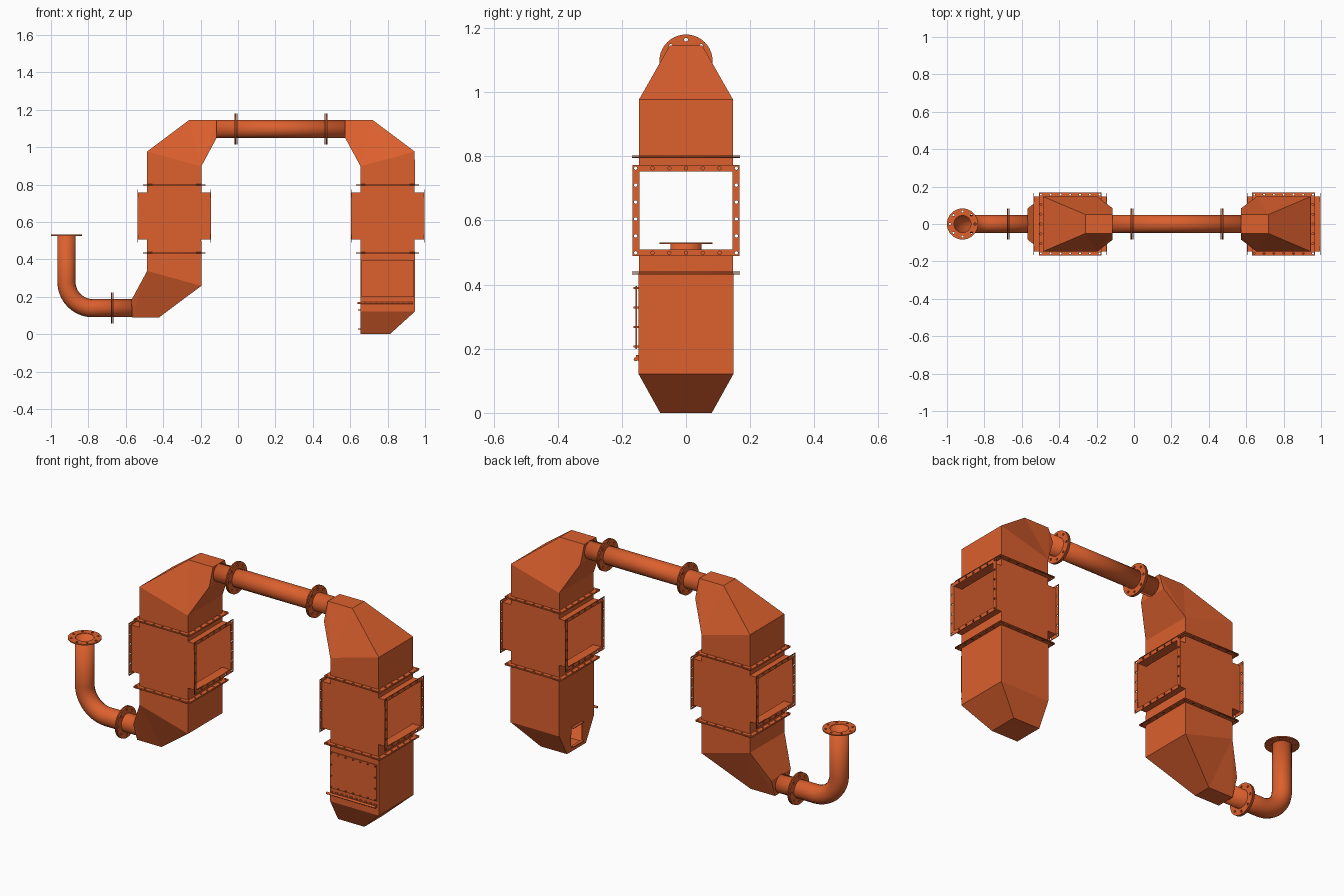
import bpy, bmesh, math
from mathutils import Matrix, Vector

if "Cube" in bpy.data.objects:
    bpy.data.objects.remove(bpy.data.objects["Cube"])

orange = bpy.data.materials.new("burnt_orange_paint")
orange.diffuse_color = (0.716, 0.117, 0.027, 1)
orange.use_nodes = True
orange.node_tree.nodes["Principled BSDF"].inputs["Base Color"].default_value = orange.diffuse_color

LX, RX = -0.341, 0.80      # column centres
HX, HY = 0.144, 0.146      # column half sizes
ZLO, ZHI = 0.436, 0.799    # joint heights
PR = 0.047                 # pipe radius


def add(name, mesh):
    ob = bpy.data.objects.new(name, mesh)
    bpy.context.collection.objects.link(ob)
    mesh.materials.clear()
    mesh.materials.append(orange)
    return ob


def bake(ob):
    """Replace an object (curve or modified mesh) by its evaluated mesh."""
    bpy.context.view_layer.update()
    me = bpy.data.meshes.new_from_object(ob.evaluated_get(bpy.context.evaluated_depsgraph_get()))
    name, mat = ob.name, ob.matrix_world.copy()
    bpy.data.objects.remove(ob)
    new = add(name, me)
    new.matrix_world = mat
    return new


def sheet(name, verts, faces, thick=0.003):
    """Thin sheet-metal shell."""
    bm = bmesh.new()
    vs = [bm.verts.new(v) for v in verts]
    for f in faces:
        bm.faces.new([vs[i] for i in f])
    bmesh.ops.recalc_face_normals(bm, faces=bm.faces)
    me = bpy.data.meshes.new(name)
    bm.to_mesh(me)
    bm.free()
    ob = add(name, me)
    m = ob.modifiers.new("thickness", 'SOLIDIFY')
    m.thickness, m.offset = thick, 0
    return ob


def box(name, lo, hi):
    bm = bmesh.new()
    bmesh.ops.create_cube(bm, size=1)
    lo, hi = Vector(lo), Vector(hi)
    for v in bm.verts:
        v.co = Vector([(a + b) / 2 + c * (b - a) for a, b, c in zip(lo, hi, v.co)])
    me = bpy.data.meshes.new(name)
    bm.to_mesh(me)
    bm.free()
    return add(name, me)


def ring(cx, cy, r, n):
    return [(cx + r * math.cos(2 * math.pi * i / n), cy + r * math.sin(2 * math.pi * i / n)) for i in range(n)]


def rect(a, b):
    return [(-a, -b), (a, -b), (a, b), (-a, b)]


def plate(name, loops, half, matrix):
    """Flat plate with holes: the first loop is the outline."""
    cu = bpy.data.curves.new(name, 'CURVE')
    cu.dimensions, cu.fill_mode, cu.extrude = '2D', 'BOTH', half
    for pts in loops:
        s = cu.splines.new('POLY')
        s.points.add(len(pts) - 1)
        for p, q in zip(s.points, pts):
            p.co = (*q, 0, 1)
        s.use_cyclic_u = True
    ob = bpy.data.objects.new(name, cu)
    bpy.context.collection.objects.link(ob)
    ob.matrix_world = matrix
    return bake(ob)


def frame_flange(name, a, b, w, na, nb, loc, rot=Matrix()):
    """Rectangular flange with bolt holes along its border."""
    ca, cb = a - w / 2, b - w / 2
    pts = [(-ca + 2 * ca * i / na, s * cb) for i in range(na + 1) for s in (-1, 1)]
    pts += [(s * ca, -cb + 2 * cb * i / nb) for i in range(1, nb) for s in (-1, 1)]
    loops = [rect(a, b), rect(a - w, b - w)] + [ring(x, y, 0.0055, 8) for x, y in pts]
    plate(name, loops, 0.0015, Matrix.Translation(loc) @ rot)


def round_flange(name, loc, rot=Matrix(), half=0.003):
    loops = [ring(0, 0, 0.083, 40), ring(0, 0, PR, 32)]
    loops += [ring(x, y, 0.006, 10) for x, y in ring(0, 0, 0.067, 8)]
    plate(name, loops, half, Matrix.Translation(loc) @ rot)


def pipe(name, pts):
    cu = bpy.data.curves.new(name, 'CURVE')
    cu.dimensions, cu.bevel_depth, cu.bevel_resolution = '3D', PR, 6
    s = cu.splines.new('POLY')
    s.points.add(len(pts) - 1)
    for p, q in zip(s.points, pts):
        p.co = (*q, 1)
    ob = bpy.data.objects.new(name, cu)
    bpy.context.collection.objects.link(ob)
    ob = bake(ob)
    bpy.ops.object.select_all(action='DESELECT')
    bpy.context.view_layer.objects.active = ob
    ob.select_set(True)
    bpy.ops.object.shade_smooth_by_angle(angle=math.radians(40))
    m = ob.modifiers.new("thickness", 'SOLIDIFY')
    m.thickness, m.offset = 0.003, 0


def elbow(name, fx, fz):
    """Tapered elbow from the square column to the pipe mouth."""
    prof = [(-0.485, ZHI, HY), (-0.197, ZHI, HY), (-0.485, 0.976, HY), (-0.197, 0.897, HY),
            (-0.26, 1.144, 0.05), (-0.115, 1.144, 0.05), (-0.115, 1.05, 0.083)]
    verts = [(fx(x), s * y, fz(z)) for x, z, y in prof for s in (-1, 1)]
    faces = [(0, 1, 5, 4), (2, 3, 7, 6), (4, 5, 9, 8), (8, 9, 11, 10), (10, 11, 13, 12), (6, 7, 13, 12)]
    for s in (0, 1):
        faces += [[2 * i + s for i in f] for f in ((0, 1, 3, 2), (2, 3, 4), (4, 3, 5), (5, 3, 6))]
    sheet(name, verts, faces)


RY = Matrix.Rotation(math.pi / 2, 4, 'Y')

# three elbows: same shape mirrored or turned
elbow("left_top_elbow", lambda x: x, lambda z: z)
elbow("left_bottom_elbow", lambda x: 2 * LX - x, lambda z: ZLO + ZHI - z)
elbow("right_top_elbow", lambda x: LX + RX - x, lambda z: z)

# cross-shaped middle sections, open at the sides, with bolted flanges
for side, cx in (("left", LX), ("right", RX)):
    e, z0, z1 = 0.194, 0.506, 0.756
    prof = [(-HX, ZLO), (HX, ZLO), (HX, z0), (e, z0), (e, z1), (HX, z1),
            (HX, ZHI), (-HX, ZHI), (-HX, z1), (-e, z1), (-e, z0), (-HX, z0)]
    verts = [(cx + x, y, z) for y in (-HY, HY) for x, z in prof]
    walls = [(i, (i + 1) % 12, (i + 1) % 12 + 12, i + 12) for i in range(12) if i not in (0, 3, 6, 9)]
    caps = [(0, 1, 2, 11), (11, 2, 5, 8), (2, 3, 4, 5), (8, 5, 6, 7), (10, 11, 8, 9)]
    sheet(side + "_cross_duct", verts, walls + caps + [[i + 12 for i in f] for f in caps])
    for s in (-1, 1):
        frame_flange(side + "_side_flange", 0.142, 0.167, 0.02, 5, 6, (cx + s * 0.195, 0, 0.631), RY)
    for z in (ZLO, ZHI):
        for s in (-1, 1):
            frame_flange(side + "_joint_flange", 0.168, 0.168, 0.022, 6, 6, (cx, 0, z + s * 0.0027))

# right lower box with tapered hopper and side outlet
x0, x1 = RX - HX, RX + HX + 0.001
verts = [(x, y, z) for z, xb, yb in ((ZLO, x1, 0.147), (0.122, x1, 0.147), (0.0015, 0.812, 0.08))
         for x, y in ((x0, -yb), (xb, -yb), (xb, yb), (x0, yb))]
faces = [(k + i, k + (i + 1) % 4, k + 4 + (i + 1) % 4, k + 4 + i) for k in (0, 4) for i in range(4)]
hopper = sheet("right_hopper", verts, faces + [(8, 9, 10, 11)])
cutter = box("outlet_cutter", (x0 - 0.03, -0.045, 0.03), (x0 + 0.02, 0.045, 0.127))
m = hopper.modifiers.new("outlet", 'BOOLEAN')
m.operation, m.object, m.solver = 'DIFFERENCE', cutter, 'EXACT'
bake(hopper)
bpy.data.objects.remove(cutter)
for z in (0.028, 0.129):
    box("outlet_lip", (x0 - 0.015, -0.045, z - 0.002), (x0, 0.045, z + 0.002))

# bolted access door on the front
box("access_door", (0.66, -0.157, 0.2), (0.94, -0.153, 0.396))
bolts = [(0.668 + 0.264 * i / 6, z) for i in range(7) for z in (0.207, 0.389)]
bolts += [(x, z) for x in (0.668, 0.932) for z in (0.268, 0.328)]
for x, z in bolts:
    box("door_bolt", (x - 0.003, -0.164, z - 0.003), (x + 0.003, -0.146, z + 0.003))

# slide rod and its row of studs under the door
bm = bmesh.new()
bmesh.ops.create_cone(bm, cap_ends=True, segments=12, radius1=0.006, radius2=0.006, depth=0.295,
                      matrix=Matrix.Translation((0.787, -0.157, 0.167)) @ RY)
me = bpy.data.meshes.new("slide_rod")
bm.to_mesh(me)
bm.free()
add("slide_rod", me)
box("rod_strip", (0.66, -0.158, 0.163), (0.935, -0.146, 0.17))
for i in range(10):
    x = 0.667 + 0.029 * i
    box("rod_stud", (x - 0.006, -0.156, 0.17), (x + 0.006, -0.147, 0.18))

# pipes
pipe("bridge_pipe", [(-0.116, 0, 1.097), (0.576, 0, 1.097)])
PX, PZ, R = -0.917, 0.139, 0.14
bend = [(PX + R - R * math.sin(t), 0, PZ + R - R * math.cos(t))
        for t in (math.pi / 2 * i / 14 for i in range(15))]
pipe("inlet_pipe", [(-0.564, 0, PZ)] + bend + [(PX, 0, 0.53)])

# round pipe flanges
for name, x, z in (("bridge_flange", -0.01, 1.097), ("bridge_flange", 0.47, 1.097), ("inlet_joint_flange", -0.672, PZ)):
    for s in (-1, 1):
        round_flange(name, (x + s * 0.0045, 0, z), RY)
round_flange("inlet_flange", (PX, 0, 0.529))
